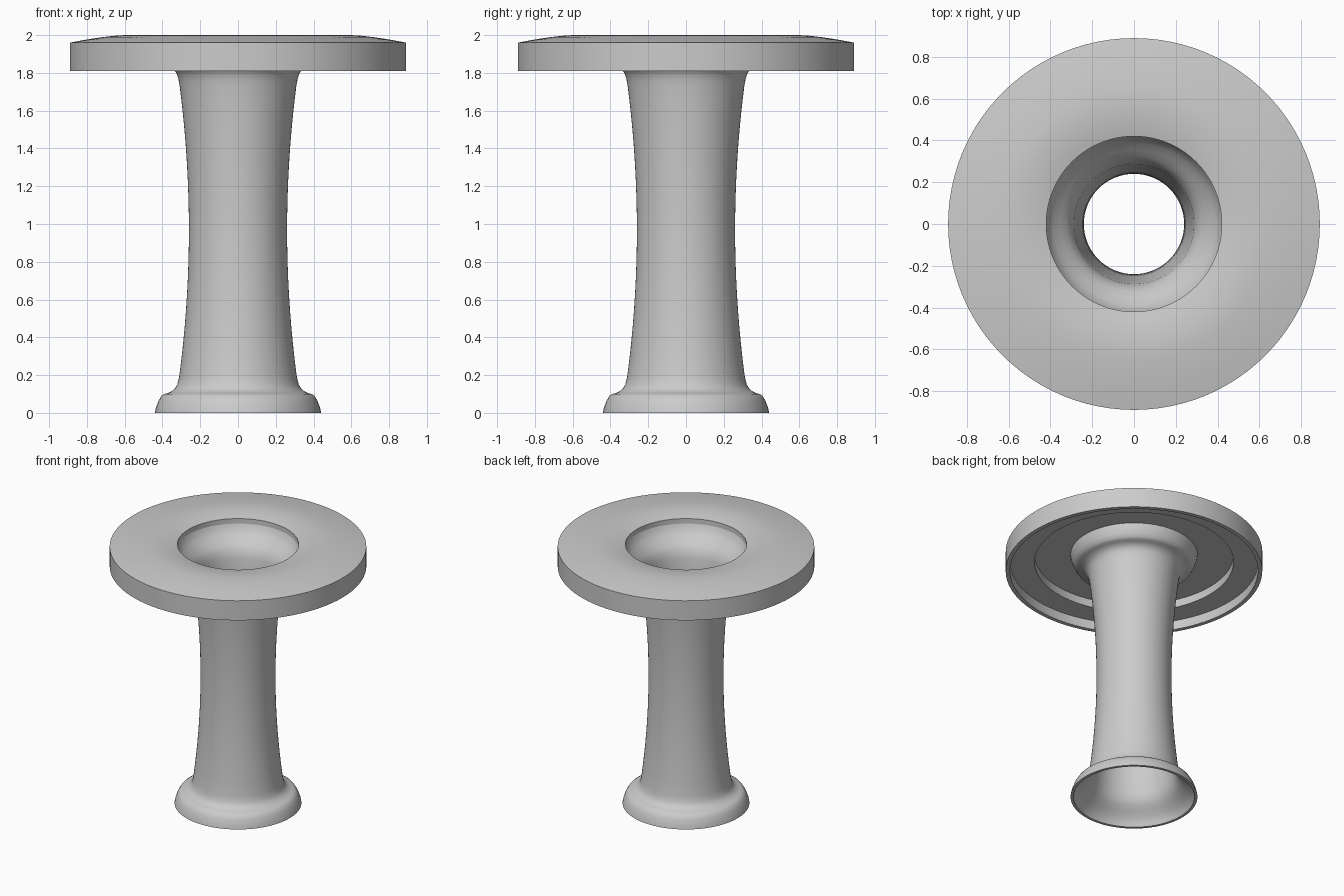
import bpy, bmesh, math

cube = bpy.data.objects.get("Cube")
if cube:
    bpy.data.objects.remove(cube, do_unlink=True)

SEGMENTS = 96
HEIGHT = 1.94          # column length, up to the plate underside
MID = HEIGHT / 2

grey = bpy.data.materials.new("plain_grey")
grey.use_nodes = True
grey.diffuse_color = (0.6, 0.6, 0.6, 1)
grey.node_tree.nodes["Principled BSDF"].inputs["Base Color"].default_value = (0.6, 0.6, 0.6, 1)


def lathe(name, profile):
    """Spin a closed (radius, height) outline around the z axis."""
    bm = bmesh.new()
    verts = [bm.verts.new((r, 0, z)) for r, z in profile]
    edges = [bm.edges.new((v, verts[i - 1])) for i, v in enumerate(verts)]
    bmesh.ops.spin(bm, geom=verts + edges, cent=(0, 0, 0), axis=(0, 0, 1),
                   angle=math.tau, steps=SEGMENTS, use_merge=False)
    bmesh.ops.remove_doubles(bm, verts=bm.verts[:], dist=0.0001)
    bmesh.ops.recalc_face_normals(bm, faces=bm.faces[:])
    mesh = bpy.data.meshes.new(name)
    bm.to_mesh(mesh)
    bm.free()
    mesh.materials.append(grey)
    obj = bpy.data.objects.new(name, mesh)
    bpy.context.collection.objects.link(obj)
    bpy.ops.object.select_all(action="DESELECT")
    obj.select_set(True)
    bpy.context.view_layer.objects.active = obj
    bpy.ops.object.shade_smooth_by_angle(angle=math.radians(35))
    return obj


def column_side(flare, waist, spread):
    """Lower flare, gently waisted shaft, and the same flare mirrored at the top."""
    steps = 9
    start = flare[-1][1]
    half = list(flare)
    for i in range(1, steps + 1):
        t = i / steps
        half.append((waist + spread * (1 - t) ** 2, start + (MID - start) * t))
    return half + [(r, HEIGHT - z) for r, z in reversed(half[:-1])]


# Hollow column with a moulded foot and matching top collar
outer = column_side([(0.44, 0), (0.435, 0.025), (0.42, 0.065), (0.405, 0.09),
                     (0.39, 0.1), (0.37, 0.105), (0.35, 0.115), (0.333, 0.13),
                     (0.322, 0.15), (0.315, 0.175), (0.31, 0.2)], 0.26, 0.05)
inner = column_side([(0.42, 0), (0.408, 0.03), (0.386, 0.06), (0.354, 0.09),
                     (0.324, 0.12), (0.302, 0.15), (0.287, 0.2)], 0.24, 0.047)
lathe("hollow_column", outer + inner[::-1])

# Round plate: domed ring on top, stepped recess and thin rim below
crown = [(0.42, 1.978), (0.46, 1.987), (0.51, 1.995), (0.56, 1.999), (0.6, 2.0),
         (0.65, 1.997), (0.72, 1.989), (0.8, 1.977), (0.89, 1.96)]
underside = [(0.89, 1.81), (0.86, 1.81), (0.86, 1.88), (0.69, 1.88),
             (0.69, HEIGHT), (0.42, HEIGHT)]
lathe("top_plate", crown + underside)
